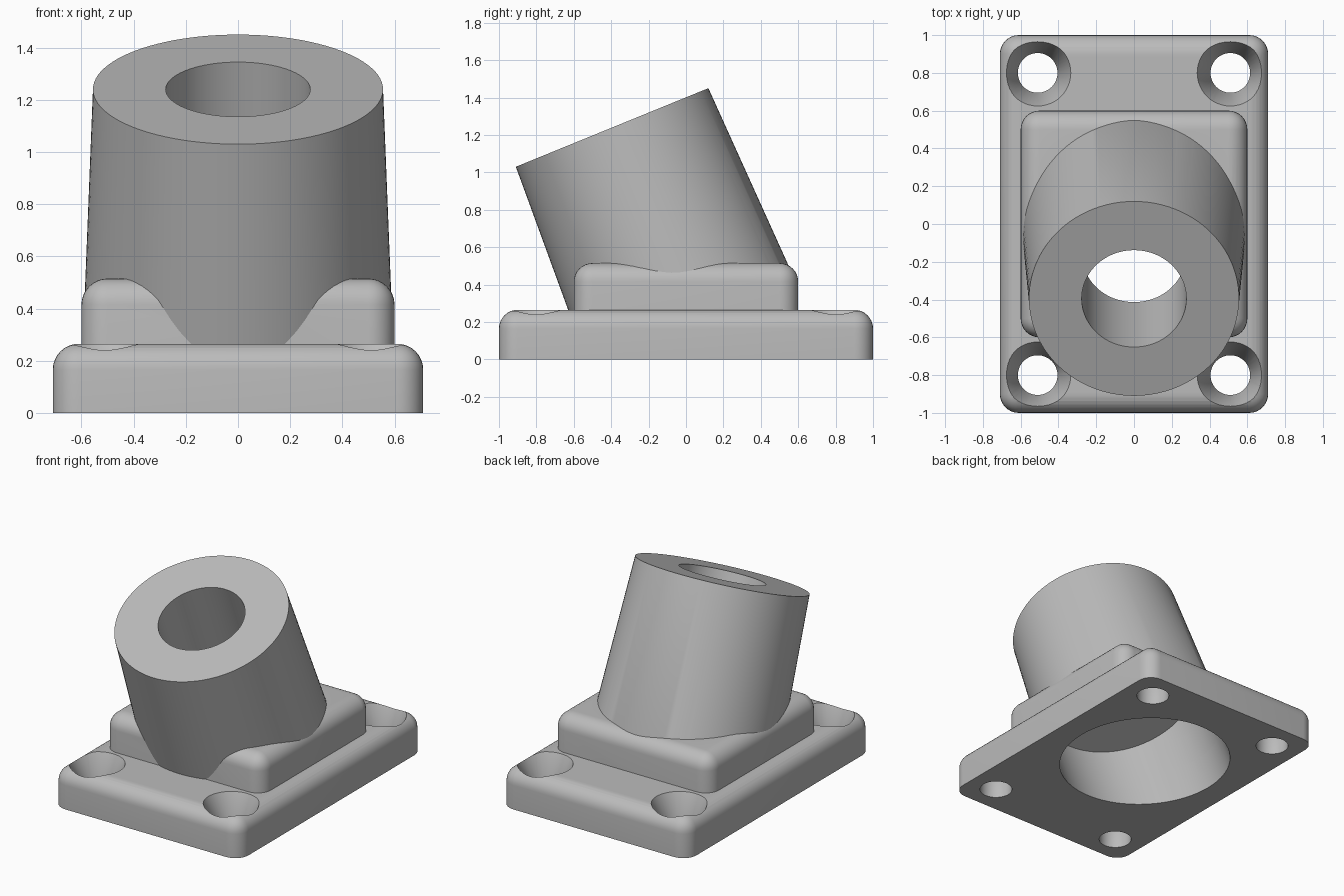
import bpy, bmesh, math
from mathutils import Matrix, Vector

if "Cube" in bpy.data.objects:
    bpy.data.objects.remove(bpy.data.objects["Cube"], do_unlink=True)

grey = bpy.data.materials.new("plain_grey")
grey.use_nodes = True
COLOUR = (0.5, 0.5, 0.5, 1)
grey.diffuse_color = COLOUR
grey.node_tree.nodes["Principled BSDF"].inputs["Base Color"].default_value = COLOUR

TILT = math.radians(22.2)
TUBE_TOP = Vector((0, -0.395, 1.24))
AXIS_FRAME = Matrix.Translation(TUBE_TOP) @ Matrix.Rotation(TILT, 4, 'X')


def make_object(name, bm):
    bmesh.ops.recalc_face_normals(bm, faces=bm.faces[:])
    mesh = bpy.data.meshes.new(name)
    bm.to_mesh(mesh)
    bm.free()
    mesh.materials.append(grey)
    obj = bpy.data.objects.new(name, mesh)
    bpy.context.collection.objects.link(obj)
    return obj


def rounded_block(name, sx, sy, z0, z1, radius=0.1):
    """Box with every edge rounded except those of its underside."""
    bm = bmesh.new()
    bmesh.ops.create_cube(bm, size=1)
    bmesh.ops.transform(bm, verts=bm.verts[:], matrix=Matrix.Translation((0, 0, (z0 + z1) / 2))
                        @ Matrix.Diagonal((sx, sy, z1 - z0, 1)))
    edges = [e for e in bm.edges if max(v.co.z for v in e.verts) > z0 + 0.01]
    bmesh.ops.bevel(bm, geom=edges, offset=radius, segments=8, profile=0.5, affect='EDGES')
    return make_object(name, bm)


def cone_bmesh(frame, z0, z1, r0, r1, segments=96):
    """Closed cone section between two heights along the frame's own z axis."""
    bm = bmesh.new()
    bmesh.ops.create_cone(bm, cap_ends=True, segments=segments, radius1=r0, radius2=r1,
                          depth=z1 - z0, matrix=frame @ Matrix.Translation((0, 0, (z0 + z1) / 2)))
    return bm


def trim(bm, point, normal):
    """Cut away everything beyond a plane and close the opening."""
    cut = bmesh.ops.bisect_plane(bm, geom=bm.verts[:] + bm.edges[:] + bm.faces[:],
                                 plane_co=point, plane_no=normal, clear_outer=True)
    rim = [g for g in cut["geom_cut"] if isinstance(g, bmesh.types.BMEdge)]
    bmesh.ops.contextual_create(bm, geom=rim)


# Solid parts
base_plate = rounded_block("base_plate", 1.42, 2.0, 0, 0.265)
raised_block = rounded_block("raised_block", 1.2, 1.2, 0.15, 0.515)

tube_bm = cone_bmesh(AXIS_FRAME, -1.6, 0, 0.556 + 1.6 * 0.037, 0.556)
trim(tube_bm, (0, 0, 0.15), (0, 0, -1))
trim(tube_bm, (0, 0.597, 0), (0, 1, 0))
tilted_tube = make_object("tilted_tube", tube_bm)

# Cutters: narrow bore, wide socket from below, countersunk screw holes
bore = make_object("bore_cutter", cone_bmesh(AXIS_FRAME, -0.8, 0.2, 0.277, 0.277))
socket = make_object("socket_cutter", cone_bmesh(AXIS_FRAME, -2.0, -0.63, 0.54, 0.54))
screw_cutters = []
for x in (-0.51, 0.51):
    for y in (-0.8, 0.8):
        frame = Matrix.Translation((x, y, 0))
        screw_cutters += [
            make_object("screw_hole_cutter", cone_bmesh(frame, -0.1, 0.3, 0.105, 0.105, 48)),
            make_object("countersink_cutter", cone_bmesh(frame, 0.1, 0.32, 0.105, 0.199, 48))]

cuts = {base_plate: [socket] + screw_cutters,
        raised_block: [socket, bore],
        tilted_tube: [socket, bore]}
for part, cutters in cuts.items():
    for cutter in cutters:
        cutter.hide_render = True
        mod = part.modifiers.new("cut", 'BOOLEAN')
        mod.operation = 'DIFFERENCE'
        mod.solver = 'EXACT'
        mod.object = cutter

# Bake the cuts, then shade with crisp edges
depsgraph = bpy.context.evaluated_depsgraph_get()
baked = {p: bpy.data.meshes.new_from_object(p.evaluated_get(depsgraph)) for p in cuts}
for part, mesh in baked.items():
    part.modifiers.clear()
    part.data = mesh
for cutter in [bore, socket] + screw_cutters:
    bpy.data.objects.remove(cutter, do_unlink=True)

bpy.ops.object.select_all(action='DESELECT')
for part in cuts:
    part.select_set(True)
bpy.context.view_layer.objects.active = base_plate
bpy.ops.object.shade_smooth_by_angle(angle=math.radians(30))
